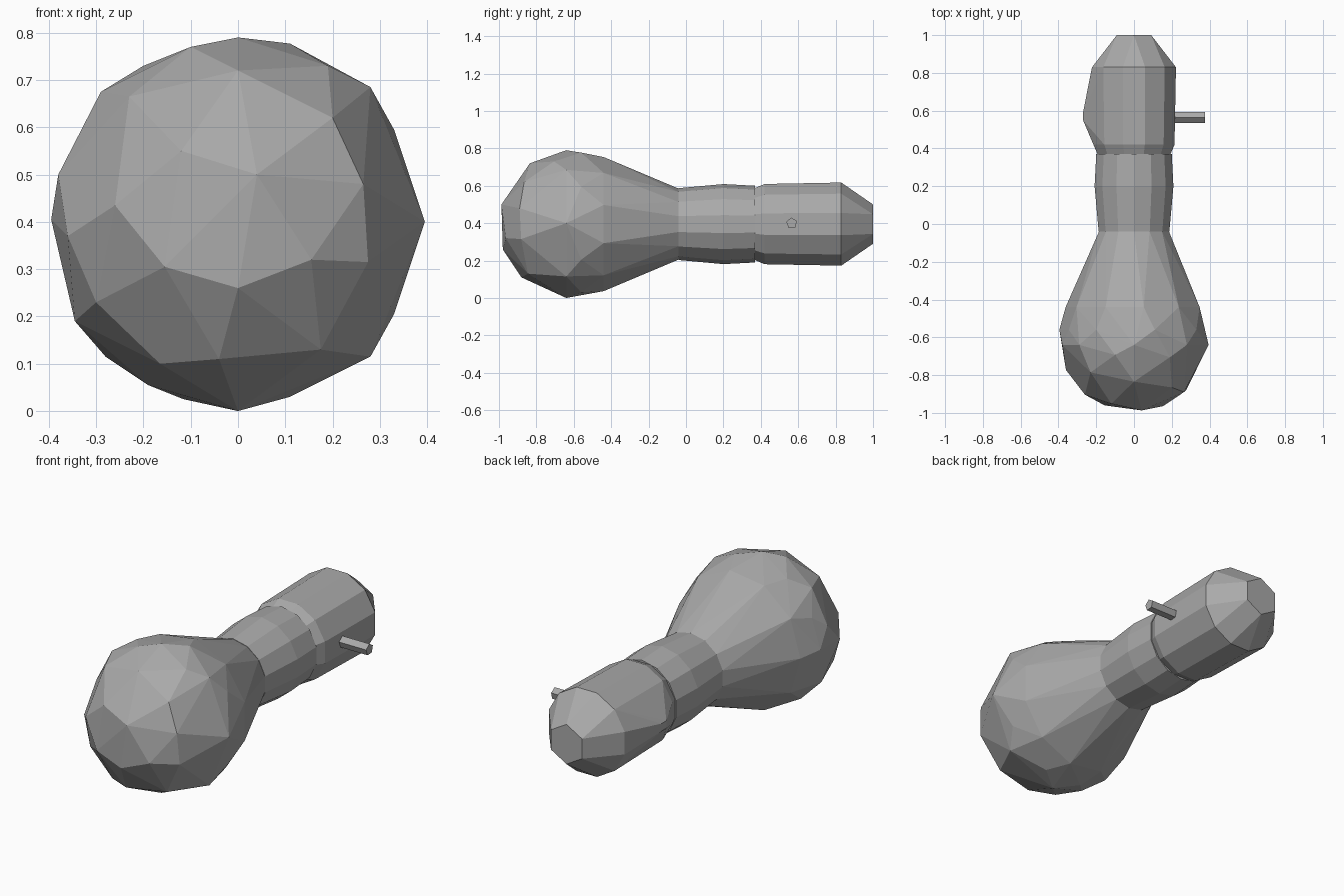
import bpy, bmesh, math
from mathutils import Vector

cube = bpy.data.objects.get("Cube")
if cube:
    bpy.data.objects.remove(cube)

AXIS_Z = 0.395

grey = bpy.data.materials.new("plain grey")
grey.use_nodes = True
colour = (0.4, 0.4, 0.4, 1)
grey.diffuse_color = colour
grey.node_tree.nodes["Principled BSDF"].inputs["Base Color"].default_value = colour


def ring(y, radius, sides, turn=0.5):
    """Points of a circle around the long axis."""
    angles = [math.tau * (i + turn) / sides for i in range(sides)]
    return [Vector((radius * math.cos(a), y, AXIS_Z + radius * math.sin(a))) for a in angles]


def hull(name, points):
    """Faceted convex solid through the given points."""
    bm = bmesh.new()
    for p in points:
        bm.verts.new(p)
    bmesh.ops.convex_hull(bm, input=bm.verts[:])
    loose = [v for v in bm.verts if not v.link_faces]
    bmesh.ops.delete(bm, geom=loose, context="VERTS")
    bmesh.ops.recalc_face_normals(bm, faces=bm.faces[:])
    mesh = bpy.data.meshes.new(name)
    bm.to_mesh(mesh)
    bm.free()
    mesh.materials.append(grey)
    obj = bpy.data.objects.new(name, mesh)
    bpy.context.collection.objects.link(obj)
    return obj


# Glass globe: facet corners (x, z) lifted onto a sphere, then drawn in to the neck
RADIUS, CENTRE_Y = 0.398, -0.605
front = [(.04, .5), (0, .72), (-.23, .665), (-.12, .55), (.2, .62), (.265, .48),
         (.155, .32), (0, .26), (-.155, .305), (-.26, .435), (-.36, .37), (-.3, .23),
         (-.165, .1), (-.04, .11), (.175, .13), (.275, .315), (.19, .73), (-.1, .77)]
rim = [(.395, .4), (.33, .595), (.28, .685), (.11, .777), (0, .79), (-.2, .73),
       (-.29, .675), (-.345, .56), (-.38, .5), (-.395, .405), (-.345, .19), (-.28, .115),
       (-.19, .055), (-.115, .025), (0, 0), (.11, .03), (.28, .115), (.33, .205)]
globe = []
for x, z in front:
    depth = math.sqrt(max(0, RADIUS ** 2 - x ** 2 - (z - AXIS_Z) ** 2))
    globe.append((x, CENTRE_Y - depth, z))
for i, (x, z) in enumerate(rim):
    globe.append((x, -0.64 if i % 2 == 0 else -0.56, z))
globe += ring(-0.44, 0.362, 11) + ring(-0.04, 0.19, 14)
hull("glass_globe", globe)

# Collar between globe and base
hull("collar", ring(-0.04, 0.192, 14) + ring(0.2, 0.214, 14) + ring(0.37, 0.205, 14))

# Base with a blunt tip and a low swelling on one side
base = ring(0.37, 0.2, 12) + ring(0.42, 0.222, 12) + ring(0.83, 0.23, 12)
base += ring(1.0, 0.105, 6)
base += [(-0.27, 0.57 + dy, 0.4 + dz) for dy in (-0.02, 0.02) for dz in (-0.02, 0.02)]
hull("base", base)

# Locking pin on the other side
pin = []
for x in (0.19, 0.375):
    for i in range(5):
        a = math.tau * (i + 0.3) / 5
        pin.append((x, 0.565 + 0.03 * math.cos(a), 0.4 + 0.03 * math.sin(a)))
hull("locking_pin", pin)
